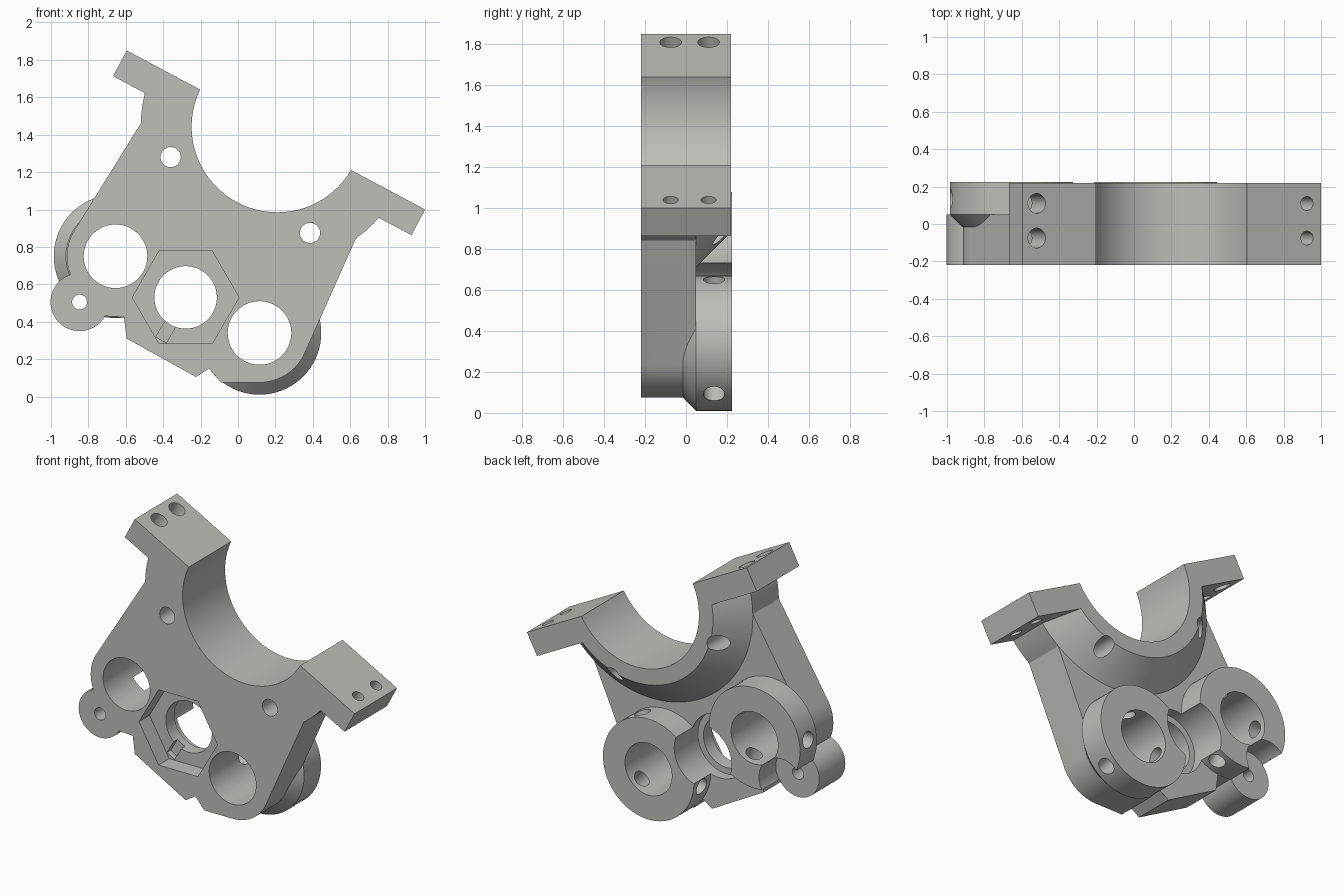
import bpy, bmesh, math
from mathutils import Vector

if "Cube" in bpy.data.objects:
    bpy.data.objects.remove(bpy.data.objects["Cube"])

FRONT, PLATE_BACK, BACK = -0.22, 0.05, 0.22
SADDLE = (0.21, 1.443)                  # clamp bore centre (x, z)
BOSSES = {"left_boss": (-0.655, 0.75), "right_boss": (0.115, 0.34)}
HUB = (-0.28, 0.53)
EAR = (-0.847, 0.505)
ALONG = Vector((0.882, -0.47)).normalized()     # clamp split line
UP = Vector((-ALONG.y, ALONG.x))

metal = bpy.data.materials.new("warm_grey_metal")
metal.diffuse_color = (0.52, 0.52, 0.485, 1)
metal.use_nodes = True
metal.node_tree.nodes["Principled BSDF"].inputs["Base Color"].default_value = metal.diffuse_color


def make(name, rings):
    """Loft matching closed rings of points into a capped solid."""
    bm = bmesh.new()
    loops = [[bm.verts.new(p) for p in ring] for ring in rings]
    n = len(loops[0])
    bm.faces.new(loops[0])
    bm.faces.new(loops[-1][::-1])
    for a, b in zip(loops, loops[1:]):
        for i in range(n):
            j = (i + 1) % n
            bm.faces.new((a[j], a[i], b[i], b[j]))
    bmesh.ops.recalc_face_normals(bm, faces=bm.faces)
    mesh = bpy.data.meshes.new(name)
    bm.to_mesh(mesh)
    bm.free()
    mesh.materials.append(metal)
    ob = bpy.data.objects.new(name, mesh)
    bpy.context.collection.objects.link(ob)
    return ob


def prism(name, pts, y0, y1):
    return make(name, [[(x, y, z) for x, z in pts] for y in (y0, y1)])


def arc(c, r, a0, a1, n):
    return [(c[0] + r * math.cos(math.radians(a0 + (a1 - a0) * i / n)),
             c[1] + r * math.sin(math.radians(a0 + (a1 - a0) * i / n))) for i in range(n + 1)]


def turned(name, c, profile, n=72):
    """Round solid along y from (y, radius) pairs."""
    return make(name, [[(x, y, z) for x, z in arc(c, r, 0, 360, n)[:-1]] for y, r in profile])


def rod(name, start, direction, length, r, n=32):
    """Cylinder from a point along any direction in the xz plane."""
    d = Vector(direction).normalized()
    u, v = Vector((0, 1, 0)), d.cross(Vector((0, 1, 0)))
    return make(name, [[Vector(start) + d * h
                        + r * (u * math.cos(2 * math.pi * i / n) + v * math.sin(2 * math.pi * i / n))
                        for i in range(n)] for h in (0, length)])


def combine(target, tool, operation):
    mod = target.modifiers.new(operation.lower(), 'BOOLEAN')
    mod.operation, mod.object, mod.solver = operation, tool, 'EXACT'
    deps = bpy.context.evaluated_depsgraph_get()
    mesh = bpy.data.meshes.new_from_object(target.evaluated_get(deps))
    target.modifiers.clear()
    target.data = mesh
    bpy.data.objects.remove(tool)


# Main plate outline with rounded corners under the bosses
outline = ([(0.2, 1.2), (-0.52, 1.46)]
           + arc(BOSSES["left_boss"], 0.26, 147, 203, 14)
           + [EAR, (-0.71, 0.43), (-0.61, 0.425), (-0.595, 0.31), (-0.225, 0.105),
              (-0.155, 0.15), (-0.09, 0.075)]
           + arc(BOSSES["right_boss"], 0.265, 270, 336, 16) + [(0.63, 0.845)])
body = prism("bracket_body", outline, FRONT, PLATE_BACK)

# Clamp saddle, chamfered toward the back
combine(body, turned("saddle", SADDLE, [(FRONT, 0.73), (PLATE_BACK, 0.73), (BACK, 0.56)], 128), 'UNION')

# Clamp flange strip, cut flush along the split line
corner_l, corner_r = Vector((-0.595, 1.85)), Vector((1.0, 1.0))
strip = [corner_l, corner_r, corner_r - UP * 0.155, corner_l - UP * 0.155]
combine(body, prism("flange", strip, FRONT, BACK), 'UNION')
a, b = corner_l - ALONG, corner_r + ALONG
combine(body, prism("split_cut", [a, b, b + UP * 2, a + UP * 2], -1, 1), 'DIFFERENCE')

# Screw ear at the lower left
combine(body, turned("ear", EAR, [(FRONT, 0.155), (PLATE_BACK, 0.155)]), 'UNION')

# Rear bosses with conical undersides, relieved around the screw ear
for name, c in BOSSES.items():
    boss = turned(name, c, [(-0.015, 0.265), (PLATE_BACK, 0.33), (0.225, 0.33)])
    if name == "left_boss":
        combine(boss, turned("ear_relief", EAR, [(PLATE_BACK, 0.16), (0.4, 0.16)]), 'DIFFERENCE')
    combine(body, boss, 'UNION')

# Round bores: saddle, bosses, hub, ear and bolt holes
bores = [(SADDLE, 0.458), (HUB, 0.167), (EAR, 0.04), ((-0.36, 1.28), 0.054), ((0.385, 0.875), 0.054)]
bores += [(c, 0.17) for c in BOSSES.values()]
for c, r in bores:
    combine(body, turned("bore", c, [(-1, r), (1, r)], 96), 'DIFFERENCE')

# Hub: hexagonal front pocket, locking slot and round rear seat
combine(body, prism("hex_pocket", arc(HUB, 0.285, 0, 360, 6)[:-1], -1, -0.11), 'DIFFERENCE')
d = Vector((math.cos(math.radians(240)), math.sin(math.radians(240))))
s = Vector((-d.y, d.x)) * 0.032
h = Vector(HUB)
slot = [h + d * 0.12 - s, h + d * 0.262 - s, h + d * 0.262 + s, h + d * 0.12 + s]
combine(body, prism("slot", slot, -0.15, -0.07), 'DIFFERENCE')
combine(body, turned("rear_seat", HUB, [(-0.02, 0.208), (1, 0.208)]), 'DIFFERENCE')

# Radial set screw holes in the bosses
for (cx, cz), first in ((BOSSES["left_boss"], 52.6), (BOSSES["right_boss"], -49)):
    for k in range(3):
        t = math.radians(first + 120 * k)
        v = Vector((math.cos(t), 0, math.sin(t)))
        combine(body, rod("set_screw", Vector((cx, 0.137, cz)) + v * 0.1, v, 0.3, 0.052), 'DIFFERENCE')

# Paired clamp screw holes through the flanges
for x, z, r in ((-0.52, 1.81, 0.053), (0.925, 1.04, 0.037)):
    for y in (-0.075, 0.11):
        combine(body, rod("clamp_screw", (x + UP.x * 0.1, y, z + UP.y * 0.1),
                          (-UP.x, 0, -UP.y), 0.32, r), 'DIFFERENCE')

# Smooth the curved walls, keep machined edges sharp
bpy.context.view_layer.objects.active = body
body.select_set(True)
bpy.ops.object.shade_smooth_by_angle(angle=math.radians(25))
